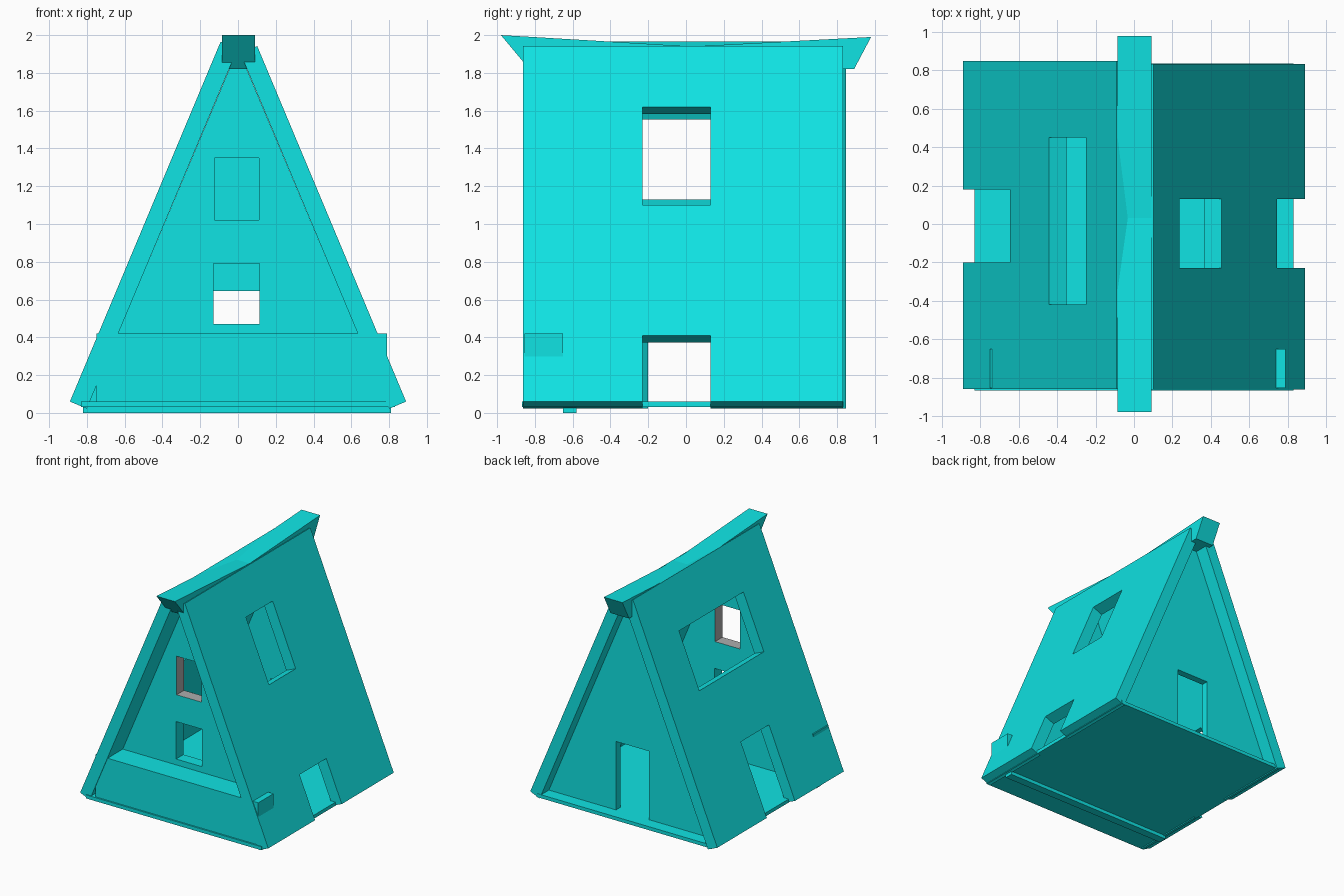
import bpy, bmesh
from mathutils import Vector

cube = bpy.data.objects.get("Cube")
if cube:
    bpy.data.objects.remove(cube, do_unlink=True)


def material(name, rgb):
    mat = bpy.data.materials.new(name)
    mat.use_nodes = True
    mat.diffuse_color = (*rgb, 1)
    mat.node_tree.nodes["Principled BSDF"].inputs["Base Color"].default_value = (*rgb, 1)
    return mat


TURQUOISE = material("turquoise", (0.005, 0.77, 0.77))
GREY = material("grey", (0.42, 0.42, 0.42))


def prism(name, points, start, end, along="y"):
    """Extrude a closed profile: xz points along y, or yz points along x."""
    bm = bmesh.new()
    rings = []
    for s in (start, end):
        rings.append([bm.verts.new((a, s, b) if along == "y" else (s, a, b)) for a, b in points])
    bm.faces.new(rings[0])
    bm.faces.new(rings[1])
    count = len(points)
    for i in range(count):
        j = (i + 1) % count
        bm.faces.new((rings[0][i], rings[0][j], rings[1][j], rings[1][i]))
    bmesh.ops.recalc_face_normals(bm, faces=bm.faces)
    mesh = bpy.data.meshes.new(name)
    bm.to_mesh(mesh)
    bm.free()
    mesh.materials.append(TURQUOISE)
    obj = bpy.data.objects.new(name, mesh)
    bpy.context.collection.objects.link(obj)
    return obj


def box(name, x0, x1, y0, y1, z0, z1):
    return prism(name, [(x0, z0), (x1, z0), (x1, z1), (x0, z1)], y0, y1)


def cut(obj, cutters):
    """Cut openings, bake the result and remove the cutters."""
    for cutter in cutters:
        cutter.hide_render = True
        mod = obj.modifiers.new("opening", "BOOLEAN")
        mod.operation = "DIFFERENCE"
        mod.solver = "EXACT"
        mod.object = cutter
    bpy.context.view_layer.update()
    graph = bpy.context.evaluated_depsgraph_get()
    baked = bpy.data.meshes.new_from_object(obj.evaluated_get(graph))
    obj.modifiers.clear()
    obj.data = baked
    for cutter in cutters:
        bpy.data.objects.remove(cutter, do_unlink=True)


# Sloping roof panels, with openings cut square to the slope
EAVE, HEAD = Vector((0.89, 0.06)), Vector((0.09, 1.97))
SLOPE = (HEAD - EAVE).normalized()
NORMAL = Vector((SLOPE.y, -SLOPE.x))
THICK = 0.097


def slope_profile(side, z0, z1, outer, inner):
    at = lambda z: EAVE + SLOPE * ((z - EAVE.y) / SLOPE.y)
    pts = [at(z0) + NORMAL * outer, at(z1) + NORMAL * outer,
           at(z1) - NORMAL * inner, at(z0) - NORMAL * inner]
    return [(side * p.x, p.y) for p in pts]


def roof_panel(name, side, top, y0, y1, openings):
    panel = prism(name, slope_profile(side, EAVE.y, top, 0, THICK), y0, y1)
    cutters = [prism("opening", slope_profile(side, z0, z1, 0.05, THICK + 0.05), a, b)
               for a, b, z0, z1 in openings]
    cut(panel, cutters)


roof_panel("left_roof", 1, 1.942, -0.862, 0.832,
           [(-0.23, 0.13, 1.10, 1.62), (-0.23, 0.13, -0.1, 0.41)])
roof_panel("right_roof", -1, 1.965, -0.86, 0.848,
           [(-0.42, 0.45, 1.13, 1.59), (-0.2, 0.18, -0.1, 0.645)])

# Ridge beam with raised ends
prism("ridge_beam", [(-0.98, 2.0), (0.03, 1.94), (0.98, 1.99), (0.89, 1.82), (-0.83, 1.82)],
      -0.085, 0.09, along="x")

# Gable walls
GABLE = [(-0.79, 0.05), (0.79, 0.05), (0, 1.93)]
front = prism("front_gable", GABLE, -0.65, -0.55)
cut(front, [box("opening", -0.13, 0.115, -0.8, -0.4, 0.47, 0.79),
            box("opening", -0.125, 0.11, -0.8, -0.4, 1.02, 1.35)])
back = prism("back_gable", GABLE, 0.67, 0.73)
cut(back, [box("opening", -0.16, 0.15, 0.5, 0.9, 0.06, 0.645)])

# Grey lining of the upper front window
front.data.materials.append(GREY)
for face in front.data.polygons:
    c = face.center
    if abs(face.normal.y) < 0.5 and abs(c.x) < 0.14 and 1.0 < c.z < 1.37:
        face.material_index = 1

# Floor, front bench and the runner underneath
box("floor", -0.83, 0.83, -0.868, 0.835, 0.03, 0.06)
box("front_bench", -0.75, 0.79, -0.855, -0.65, 0.06, 0.42)
box("floor_runner", -0.82, 0.81, -0.65, -0.58, 0.0, 0.03)
